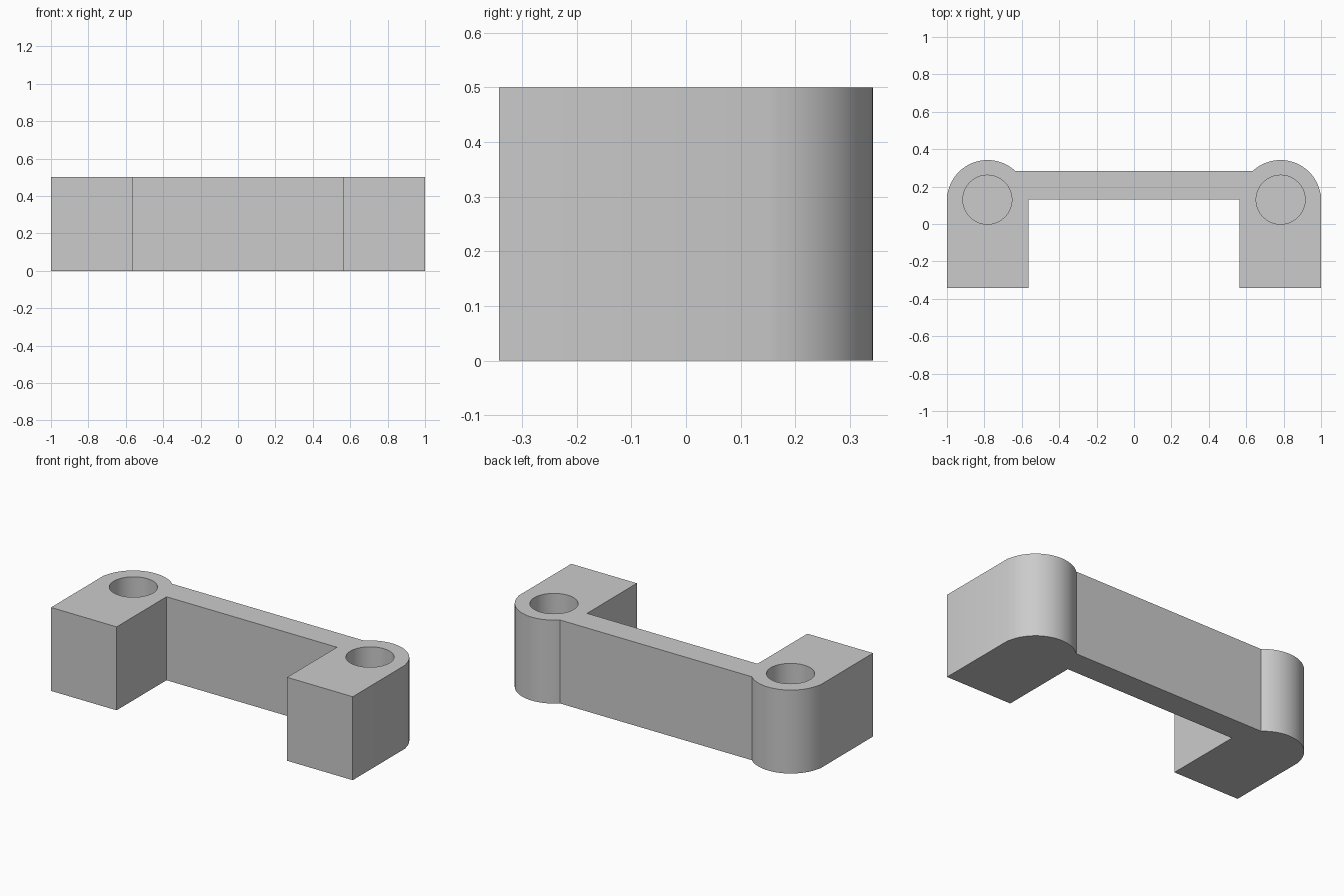
import bpy
import bmesh
from math import asin, cos, sin, pi

cube = bpy.data.objects.get("Cube")
if cube:
    bpy.data.objects.remove(cube, do_unlink=True)

HEIGHT, FRONT, BAR_FRONT, BAR_BACK = 0.5, -0.342, 0.13, 0.284
LEG_INNER, SIDE_TOP = 0.565, 0.155
BOSS_X, BOSS_Y, BOSS_R = 0.783, 0.125, 0.217
HOLE_X, HOLE_Y, HOLE_R, HOLE_DEPTH = 0.784, 0.13, 0.131, 0.4

grey = bpy.data.materials.new("plain grey")
grey.use_nodes = True
colour = (0.6, 0.6, 0.6, 1)
grey.diffuse_color = colour
grey.node_tree.nodes["Principled BSDF"].inputs["Base Color"].default_value = colour


def half_outline(steps=32):
    """Right half of the plan, from the bar front round to the bar back."""
    pts = [(LEG_INNER, BAR_FRONT), (LEG_INNER, FRONT), (1, FRONT), (1, SIDE_TOP)]
    start = asin((SIDE_TOP - BOSS_Y) / BOSS_R)
    end = pi - asin((BAR_BACK - BOSS_Y) / BOSS_R)
    for i in range(1, steps + 1):
        a = start + (end - start) * i / steps
        pts.append((BOSS_X + BOSS_R * cos(a), BOSS_Y + BOSS_R * sin(a)))
    return pts


# Bracket body: mirrored plan extruded upwards
half = half_outline()
outline = half + [(-x, y) for x, y in reversed(half)]
bm = bmesh.new()
base = bm.faces.new([bm.verts.new((x, y, 0)) for x, y in outline])
top = bmesh.ops.extrude_face_region(bm, geom=[base])["geom"]
bmesh.ops.translate(bm, vec=(0, 0, HEIGHT),
                    verts=[v for v in top if isinstance(v, bmesh.types.BMVert)])
bmesh.ops.recalc_face_normals(bm, faces=bm.faces)
mesh = bpy.data.meshes.new("bracket_body")
bm.to_mesh(mesh)
bm.free()
mesh.materials.append(grey)
body = bpy.data.objects.new("bracket_body", mesh)
bpy.context.collection.objects.link(body)

# Blind round holes sunk from the top
cutters = []
for side, name in ((1, "left"), (-1, "right")):
    bpy.ops.mesh.primitive_cylinder_add(
        vertices=64, radius=HOLE_R, depth=2 * HOLE_DEPTH,
        location=(side * HOLE_X, HOLE_Y, HEIGHT))
    cutter = bpy.context.object
    cutter.name = name + "_hole_cutter"
    cutter.data.materials.append(grey)
    cutter.hide_render = True
    cutters.append(cutter)
    cut = body.modifiers.new(name + "_hole", 'BOOLEAN')
    cut.operation = 'DIFFERENCE'
    cut.solver = 'EXACT'
    cut.object = cutter

# Bake the holes, then smooth the round walls
bpy.ops.object.select_all(action='DESELECT')
body.select_set(True)
bpy.context.view_layer.objects.active = body
for modifier in list(body.modifiers):
    bpy.ops.object.modifier_apply(modifier=modifier.name)
for cutter in cutters:
    bpy.data.objects.remove(cutter, do_unlink=True)
bpy.ops.object.shade_smooth_by_angle(angle=pi / 6)
